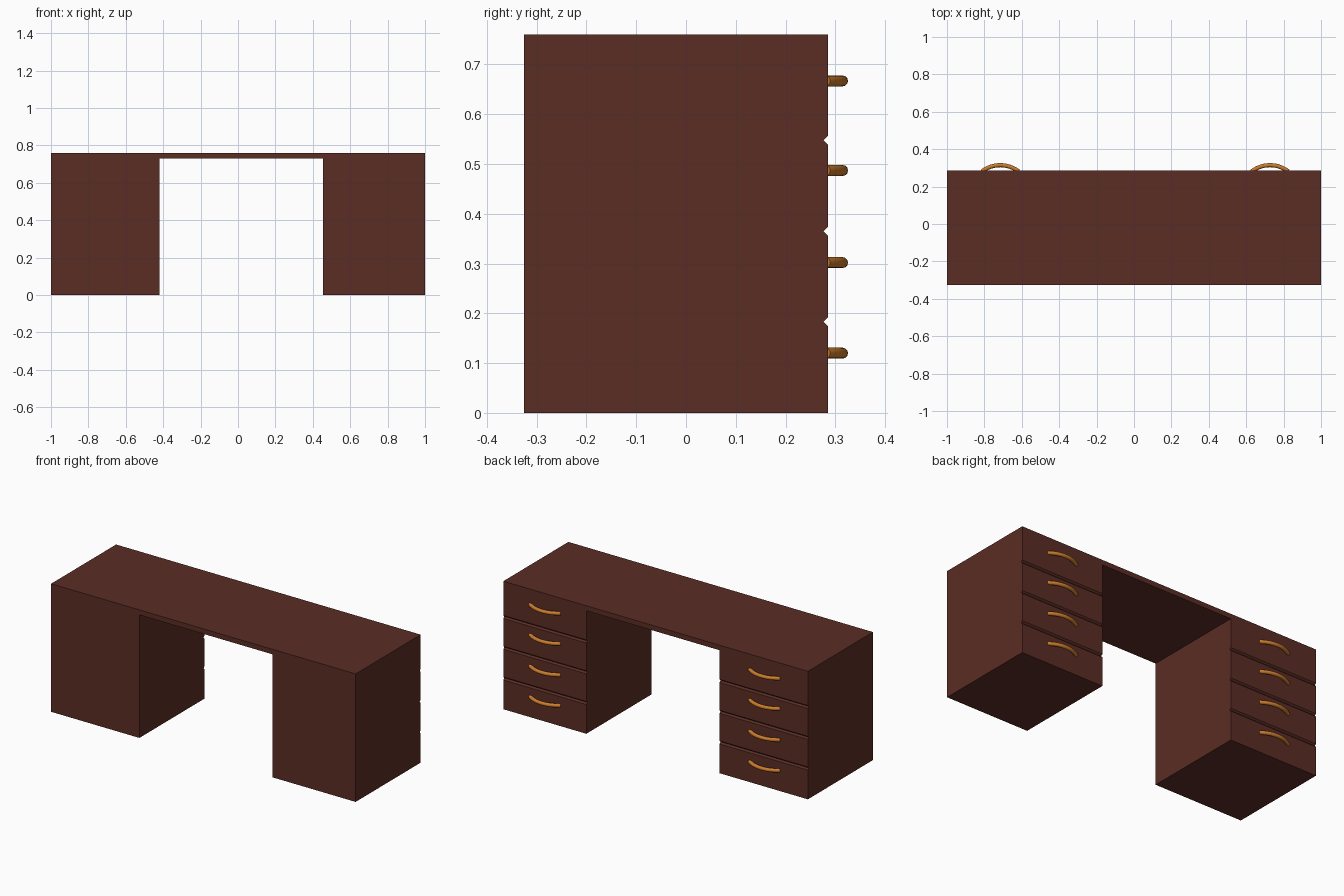
import bpy, bmesh, math

if "Cube" in bpy.data.objects:
    bpy.data.objects.remove(bpy.data.objects["Cube"])

def material(name, rgb):
    m = bpy.data.materials.new(name)
    m.diffuse_color = (*rgb, 1)
    m.use_nodes = True
    m.node_tree.nodes["Principled BSDF"].inputs["Base Color"].default_value = m.diffuse_color
    return m

wood = material("dark red wood", (0.104, 0.026, 0.018))
brass = material("orange brass", (0.60, 0.20, 0.025))

FRONT, BACK, TOP = -0.325, 0.285, 0.76

def finish(bm, name, mat):
    bmesh.ops.recalc_face_normals(bm, faces=bm.faces)
    me = bpy.data.meshes.new(name)
    bm.to_mesh(me)
    bm.free()
    me.materials.append(mat)
    ob = bpy.data.objects.new(name, me)
    bpy.context.collection.objects.link(ob)
    return ob

def extrude_x(name, profile, x0, x1):
    """Extrude a closed (y, z) profile from x0 to x1."""
    bm = bmesh.new()
    a = [bm.verts.new((x0, y, z)) for y, z in profile]
    b = [bm.verts.new((x1, y, z)) for y, z in profile]
    n = len(profile)
    bm.faces.new(a)
    bm.faces.new(b)
    for i in range(n):
        j = (i + 1) % n
        bm.faces.new((a[i], a[j], b[j], b[i]))
    return finish(bm, name, wood)

def handle(name, x, z, R=0.16, r=0.011, steps=20, sides=12):
    """Bowed round bar whose ends sink into the drawer face."""
    bm = bmesh.new()
    cy = BACK + 0.0405 - r - R
    half = math.acos((BACK - 0.004 - cy) / R)
    rings = []
    for i in range(steps + 1):
        t = -half + 2 * half * i / steps
        ring = []
        for k in range(sides):
            a = 2 * math.pi * k / sides
            d = R + r * math.cos(a)
            ring.append(bm.verts.new((x + d * math.sin(t), cy + d * math.cos(t),
                                      z + r * math.sin(a))))
        rings.append(ring)
    for p, q in zip(rings, rings[1:]):
        for k in range(sides):
            m = (k + 1) % sides
            bm.faces.new((p[k], p[m], q[m], q[k]))
    bm.faces.new(rings[0])
    bm.faces.new(rings[-1])
    ob = finish(bm, name, brass)
    bpy.context.view_layer.objects.active = ob
    ob.select_set(True)
    bpy.ops.object.shade_smooth_by_angle(angle=math.radians(40))
    ob.select_set(False)

# Pedestal side profile with V grooves between the drawers
profile = [(FRONT, 0), (BACK, 0)]
for z in (0.183, 0.365, 0.548):
    profile += [(BACK, z - 0.009), (BACK - 0.009, z), (BACK, z + 0.009)]
profile += [(BACK, TOP), (FRONT, TOP)]

extrude_x("left_pedestal", profile, -1.0, -0.42)
extrude_x("right_pedestal", profile, 0.455, 1.0)

# Thin top bridging the kneehole
extrude_x("desktop_bridge", [(FRONT, 0.73), (BACK, 0.73), (BACK, TOP), (FRONT, TOP)],
          -0.42, 0.455)

# Drawer handles
for side, x in (("left", -0.715), ("right", 0.727)):
    for i, z in enumerate((0.12, 0.302, 0.487, 0.667)):
        handle(f"{side}_drawer_handle_{i + 1}", x, z)
